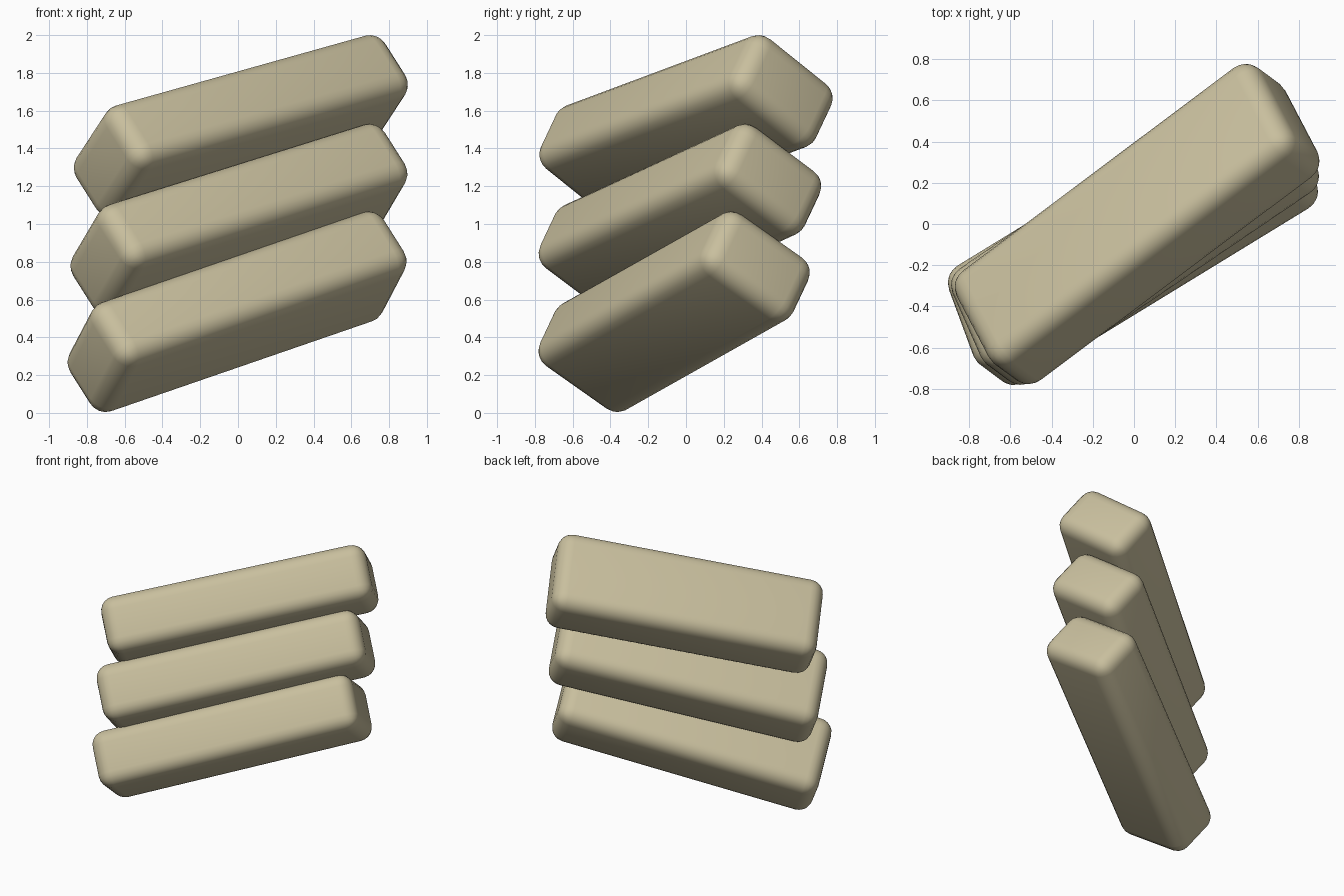
import bpy
import math
from mathutils import Matrix, Vector

cube = bpy.data.objects.get("Cube")
if cube:
    bpy.data.objects.remove(cube, do_unlink=True)

# Colour
tan = bpy.data.materials.new("pale_tan")
tan.use_nodes = True
colour = (0.58, 0.52, 0.34, 1)
tan.diffuse_color = colour
tan.node_tree.nodes["Principled BSDF"].inputs["Base Color"].default_value = colour

# Shared tilt: normal of the broad faces and length direction of the middle block
normal = Vector((-0.497, 0.37, 0.785)).normalized()
along = Vector((0.8, 0.546, 0.254))
along = (along - along.dot(normal) * normal).normalized()
across = normal.cross(along)
tilt = Matrix((along, across, normal)).transposed().to_4x4()


def rounded_block(name, centre, twist):
    """Soft-edged slab twisted about its own normal."""
    bpy.ops.mesh.primitive_cube_add(size=1)
    block = bpy.context.object
    block.name = name
    block.data.transform(Matrix.Diagonal((1.88, 0.606, 0.408, 1)))
    block.matrix_world = (Matrix.Translation(centre) @ tilt
                          @ Matrix.Rotation(math.radians(twist), 4, "Z"))
    bevel = block.modifiers.new("rounding", "BEVEL")
    bevel.width = 0.1
    bevel.segments = 5
    block.data.materials.append(tan)
    bpy.ops.object.modifier_apply(modifier=bevel.name)
    bpy.ops.object.shade_smooth()


# Three stacked blocks, each turned a little further
rounded_block("lower_block", (-0.005, -0.063, 0.535), -3.2)
rounded_block("middle_block", (0.005, -0.032, 1.022), 0)
rounded_block("upper_block", (0.015, 0, 1.517), 3.2)
